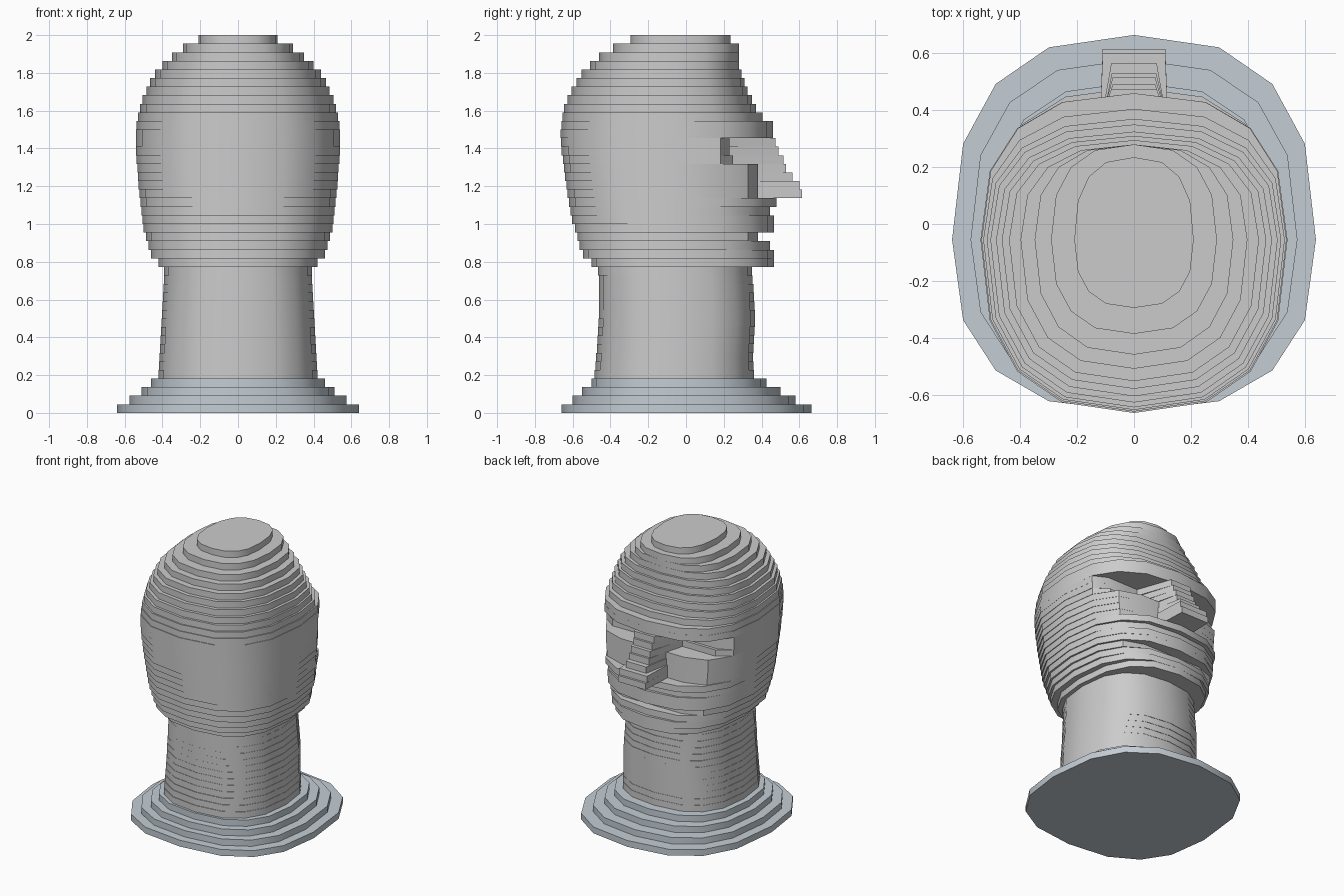
import bpy, bmesh, math

if "Cube" in bpy.data.objects:
    bpy.data.objects.remove(bpy.data.objects["Cube"])

LAYERS = 44
STEP = 2.0 / LAYERS
CY = -0.055          # y of the widest point of every slice
SIDES = 16


def sample(profile, z):
    """Linear interpolation of (z, value) pairs."""
    for (z0, v0), (z1, v1) in zip(profile, profile[1:]):
        if z <= z1:
            t = max(0.0, (z - z0) / (z1 - z0))
            return v0 + (v1 - v0) * t
    return profile[-1][1]


def outline(w, back, front, clamp):
    """Rounded 16-sided slice; the face is cut flat at y = clamp."""
    pts = []
    for i in range(SIDES):
        a = 2 * math.pi * i / SIDES
        c, s = math.cos(a), math.sin(a)
        x = math.copysign(abs(c) ** 0.79, c) * w
        r = front - CY if s > 0 else back + CY
        y = CY + math.copysign(abs(s) ** 0.79, s) * r
        pts.append((x, min(y, clamp)))
    return pts


def finish(bm, name, color=None):
    bmesh.ops.recalc_face_normals(bm, faces=bm.faces)
    me = bpy.data.meshes.new(name)
    bm.to_mesh(me)
    bm.free()
    ob = bpy.data.objects.new(name, me)
    bpy.context.collection.objects.link(ob)
    if color:
        mat = bpy.data.materials.new(name + "_grey")
        mat.diffuse_color = color
        mat.use_nodes = True
        mat.node_tree.nodes["Principled BSDF"].inputs["Base Color"].default_value = mat.diffuse_color
        me.materials.append(mat)
    bpy.ops.object.select_all(action='DESELECT')
    ob.select_set(True)
    bpy.context.view_layer.objects.active = ob
    bpy.ops.object.shade_smooth_by_angle(angle=math.radians(35))
    return ob


def stack(name, slices, color=None):
    """Stepped solid from (z0, z1, outline) slices, one skin without inner walls."""
    bm = bmesh.new()
    rings = []
    for z0, z1, pts in slices:
        for z in (z0, z1):
            rings.append([bm.verts.new((x, y, z)) for x, y in pts])
    for a, b in zip(rings, rings[1:]):
        n = len(a)
        for i in range(n):
            j = (i + 1) % n
            bm.faces.new((a[i], a[j], b[j], b[i]))
    bm.faces.new(rings[0])
    bm.faces.new(rings[-1])
    return finish(bm, name, color)


# Side, back and front profiles of neck and head
WIDTH = [(.2, .42), (.4, .41), (.5, .405), (.65, .395), (.77, .39), (.795, .42), (.84, .46),
         (.89, .475), (.98, .50), (1.15, .52), (1.25, .53), (1.4, .54), (1.5, .54), (1.57, .53),
         (1.66, .505), (1.75, .465), (1.795, .44), (1.84, .40), (1.886, .35), (1.93, .295),
         (1.977, .21)]
BACK = [(.2, .485), (.35, .47), (.5, .462), (.7, .46), (.77, .47), (.795, .50), (.84, .545),
        (.89, .565), (.95, .58), (1.03, .605), (1.15, .625), (1.25, .64), (1.4, .66), (1.48, .665),
        (1.6, .65), (1.68, .62), (1.75, .58), (1.8, .55), (1.84, .51), (1.886, .46), (1.93, .39),
        (1.977, .295)]
NECK_FRONT = [(.2, .36), (.3, .355), (.5, .368), (.65, .358), (.77, .347)]
# Face depth per slice, chin to crown
FACE = [.465, .465, .445, .38, .465, .465, .445, .48, .38, .38, .38, .38, .25, .23, .23, .46, .46,
        .405, .37, .35, .325, .31, .295, .28, .28, .28, .235, .16]
FACE_START = LAYERS - len(FACE) + 1   # first head slice

# Stepped base
base = [(.64, .66, .665), (.575, .60, .58), (.51, .55, .50), (.46, .50, .425)]
stack("base", [(i * STEP, (i + 1) * STEP, outline(w, b, f, 9)) for i, (w, b, f) in enumerate(base)],
      (.55, .61, .66, 1))

# Neck and head
slices = []
for i in range(len(base), LAYERS):
    z = (i + .5) * STEP
    if i < FACE_START:
        front = clamp = sample(NECK_FRONT, z)
    else:
        clamp = FACE[min(i - FACE_START, len(FACE) - 1)]
        front = max(clamp, .45) if z < 1.5 else clamp   # recesses keep the cheek curve
    slices.append((i * STEP, (i + 1) * STEP,
                   outline(sample(WIDTH, z), sample(BACK, z), front, clamp)))
stack("head", slices)

# Nose: stepped wedge from nostrils (y tip, half width at tip, half width at root, y of root)
nose = [(.615, .11, .12, .37), (.60, .11, .12, .37), (.565, .08, .115, .37), (.53, .078, .11, .37),
        (.515, .075, .15, .24), (.49, .075, .16, .22), (.475, .08, .17, .22)]
stack("nose", [((25 + i) * STEP, (26 + i) * STEP, [(-r, y0), (r, y0), (t, y1), (-t, y1)])
               for i, (y1, t, r, y0) in enumerate(nose)])
